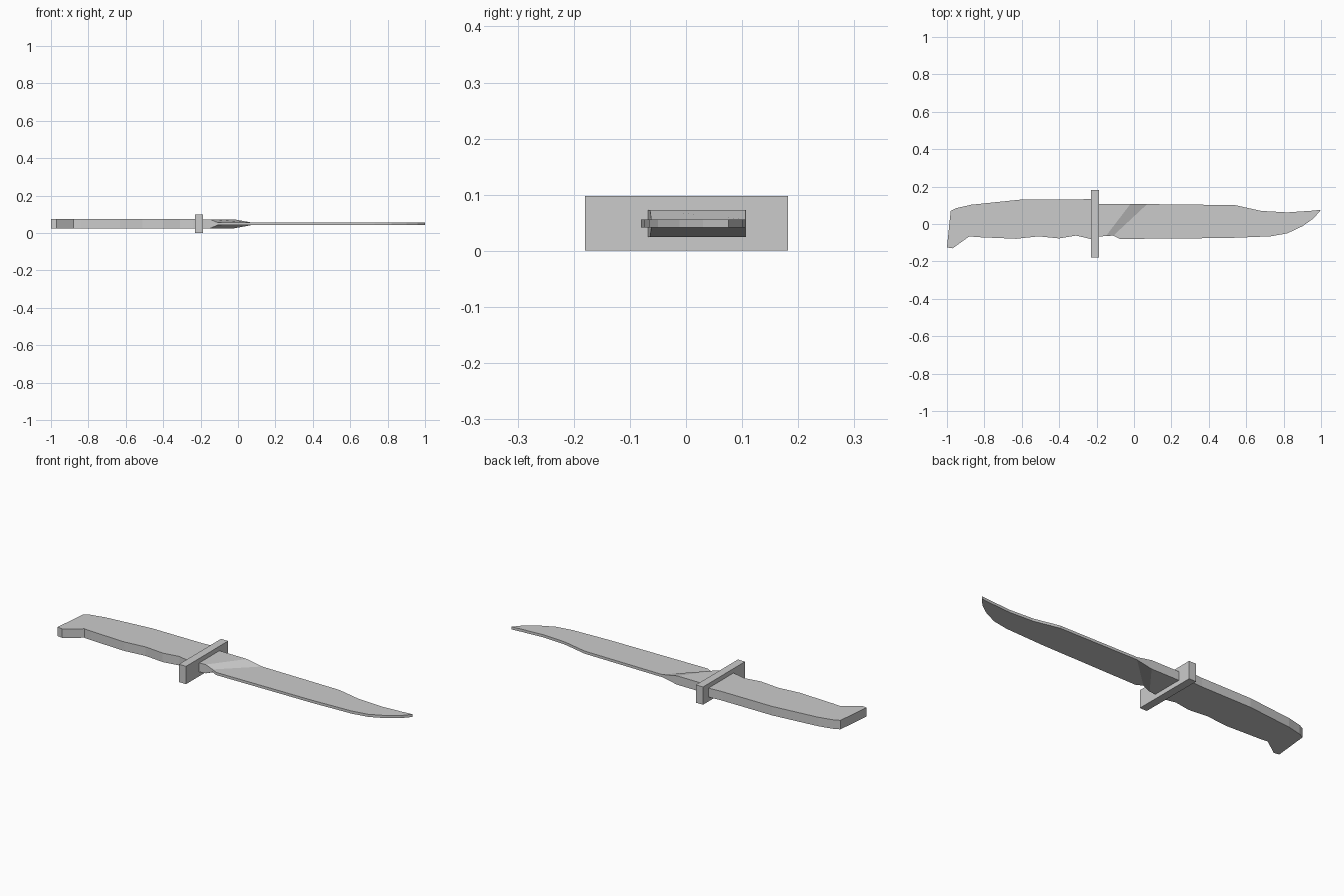
import bpy, bmesh

ZC = 0.049  # mid-plane of the knife


def loft(name, stations):
    """Skin rectangular stations: (back_x, back_y, edge_x, edge_y, half_thickness)."""
    bm = bmesh.new()
    rings = []
    for bx, by, ex, ey, h in stations:
        corners = [(bx, by, ZC + h), (bx, by, ZC - h), (ex, ey, ZC - h), (ex, ey, ZC + h)]
        rings.append([bm.verts.new(c) for c in corners])
    for a, b in zip(rings, rings[1:]):
        for i in range(4):
            j = (i + 1) % 4
            bm.faces.new((a[i], a[j], b[j], b[i]))
    bm.faces.new(rings[0])
    bm.faces.new(rings[-1])
    bmesh.ops.remove_doubles(bm, verts=bm.verts, dist=0.0005)
    bmesh.ops.recalc_face_normals(bm, faces=bm.faces)
    mesh = bpy.data.meshes.new(name)
    bm.to_mesh(mesh)
    bm.free()
    obj = bpy.data.objects.new(name, mesh)
    bpy.context.collection.objects.link(obj)
    return obj


# handle with hooked butt and finger grooves
T = 0.0245
loft("handle", [
    (-0.98, 0.07, -1.00, -0.125, T),
    (-0.95, 0.085, -0.97, -0.13, T),
    (-0.905, 0.095, -0.88, -0.066, T),
    (-0.87, 0.103, -0.84, -0.07, T),
    (-0.61, 0.13, -0.63, -0.079, T),
    (-0.50, 0.13, -0.51, -0.066, T),
    (-0.40, 0.13, -0.40, -0.077, T),
    (-0.31, 0.13, -0.31, -0.062, T),
    (-0.24, 0.134, -0.24, -0.078, T),
    (-0.22, 0.134, -0.22, -0.085, T),
])

# cross guard
loft("guard", [
    (-0.23, 0.182, -0.23, -0.18, 0.0485),
    (-0.187, 0.182, -0.187, -0.18, 0.0485),
])

# blade: thick root, slanted ramp down to the thin clip-point blade
t = 0.0072
loft("blade", [
    (-0.19, 0.107, -0.19, -0.068, 0.024),
    (-0.02, 0.106, -0.15, -0.064, 0.024),
    (0.07, 0.106, -0.11, -0.062, t),
    (0.10, 0.106, -0.075, -0.08, t),
    (0.54, 0.101, 0.50, -0.075, t),
    (0.68, 0.07, 0.73, -0.066, t),
    (0.82, 0.062, 0.82, -0.05, t),
    (0.89, 0.067, 0.90, -0.012, t),
    (0.94, 0.07, 0.96, 0.03, t),
    (1.00, 0.076, 1.00, 0.076, t),
])
